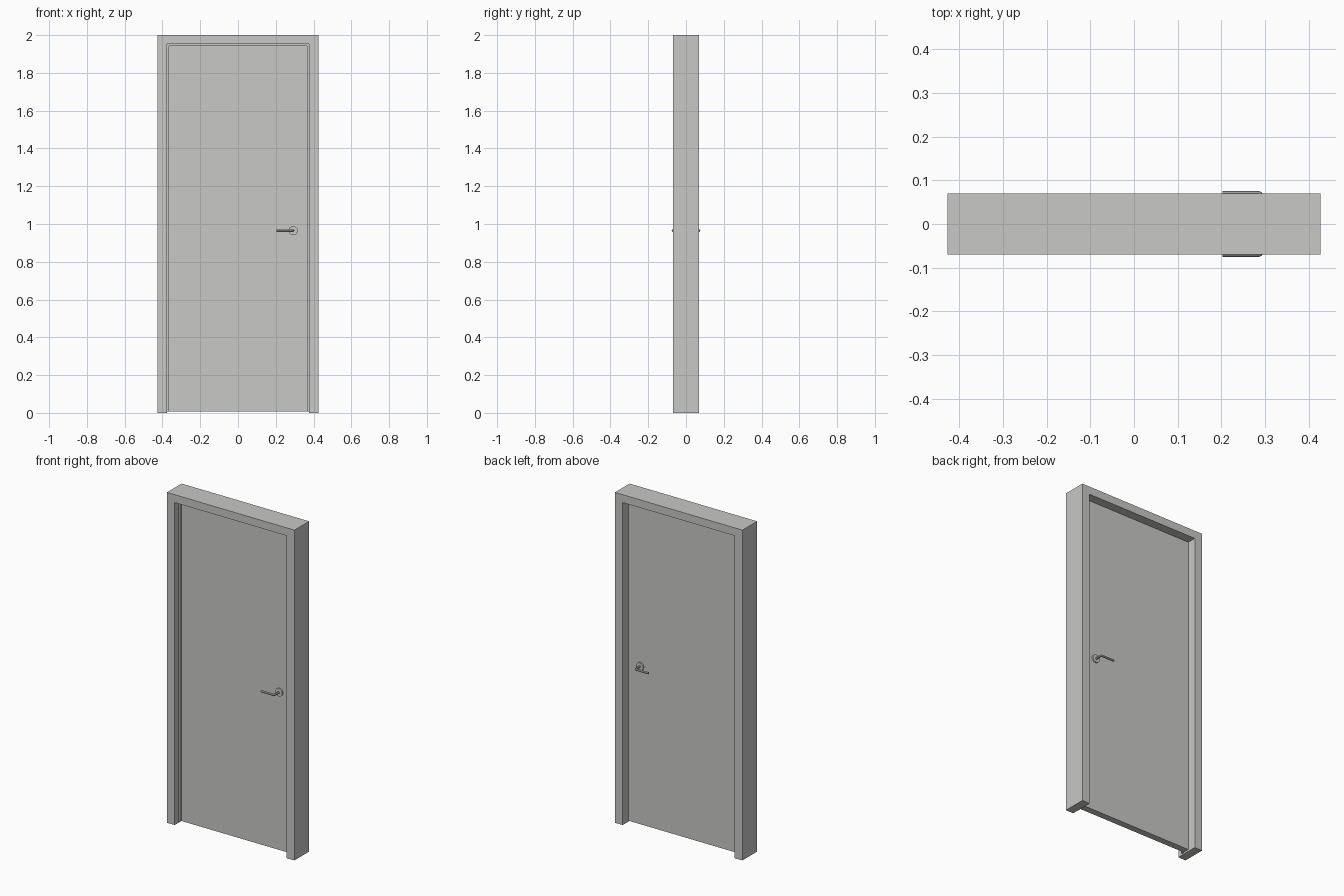
import bpy, bmesh, math
from mathutils import Vector

if "Cube" in bpy.data.objects:
    bpy.data.objects.remove(bpy.data.objects["Cube"])

grey = bpy.data.materials.new("light grey")
grey.diffuse_color = (0.58, 0.58, 0.57, 1)
grey.use_nodes = True
grey.node_tree.nodes["Principled BSDF"].inputs["Base Color"].default_value = grey.diffuse_color


def box(name, x0, x1, y0, y1, z0, z1):
    bpy.ops.mesh.primitive_cube_add(size=1, location=((x0 + x1) / 2, (y0 + y1) / 2, (z0 + z1) / 2))
    o = bpy.context.object
    o.name = name
    o.scale = (x1 - x0, y1 - y0, z1 - z0)
    bpy.ops.object.transform_apply(location=False, rotation=False, scale=True)
    o.data.materials.append(grey)
    return o


W, D, H = 0.427, 0.07, 2.0      # half width, half depth, height
IN, TOP = 0.375, 1.952          # opening half width and height
STOP = 0.01                     # how far the stop reaches into the opening

# Frame: head across the top, jambs below it, thin stops in front of the leaf
box("frame_head", -W, W, -D, D, TOP, H)
for side, s in (("left", -1), ("right", 1)):
    box(side + "_jamb", *sorted((s * IN, s * W)), -D, D, 0, TOP)
    box(side + "_stop", *sorted((s * (IN - STOP), s * IN)), -0.035, -0.02, 0.008, TOP)
box("top_stop", -IN + STOP, IN - STOP, -0.035, -0.02, TOP - STOP, TOP)

# Door leaf
box("door_leaf", -IN + 0.004, IN - 0.004, -0.02, 0.02, 0.008, TOP - 0.004)

# Handles on both faces
HX, HZ = 0.292, 0.965
for face, s in (("front", -1), ("back", 1)):
    # Round rose plate
    bpy.ops.mesh.primitive_cylinder_add(vertices=32, radius=0.024, depth=0.008,
                                        location=(HX, s * 0.024, HZ), rotation=(math.pi / 2, 0, 0))
    rose = bpy.context.object
    rose.name = face + "_handle_rose"
    rose.data.materials.append(grey)
    bpy.ops.object.shade_smooth_by_angle()

    # Bent round lever: neck, rounded elbow, grip
    cu = bpy.data.curves.new(face + "_lever", 'CURVE')
    cu.dimensions = '3D'
    cu.bevel_depth = 0.0065
    cu.bevel_resolution = 3
    cu.use_fill_caps = True
    r, out = 0.01, 0.0695
    pts = [Vector((HX, s * 0.02, HZ))]
    for i in range(7):
        a = math.pi / 2 * i / 6
        pts.append(Vector((HX - r + r * math.cos(a), s * (out - r + r * math.sin(a)), HZ)))
    pts.append(Vector((0.203, s * out, HZ)))
    sp = cu.splines.new('POLY')
    sp.points.add(len(pts) - 1)
    for p, v in zip(sp.points, pts):
        p.co = (*v, 1)
    lever = bpy.data.objects.new(face + "_handle_lever", cu)
    bpy.context.collection.objects.link(lever)
    cu.materials.append(grey)
    bpy.ops.object.select_all(action='DESELECT')
    lever.select_set(True)
    bpy.context.view_layer.objects.active = lever
    bpy.ops.object.convert(target='MESH')
    bpy.ops.object.shade_smooth_by_angle()
